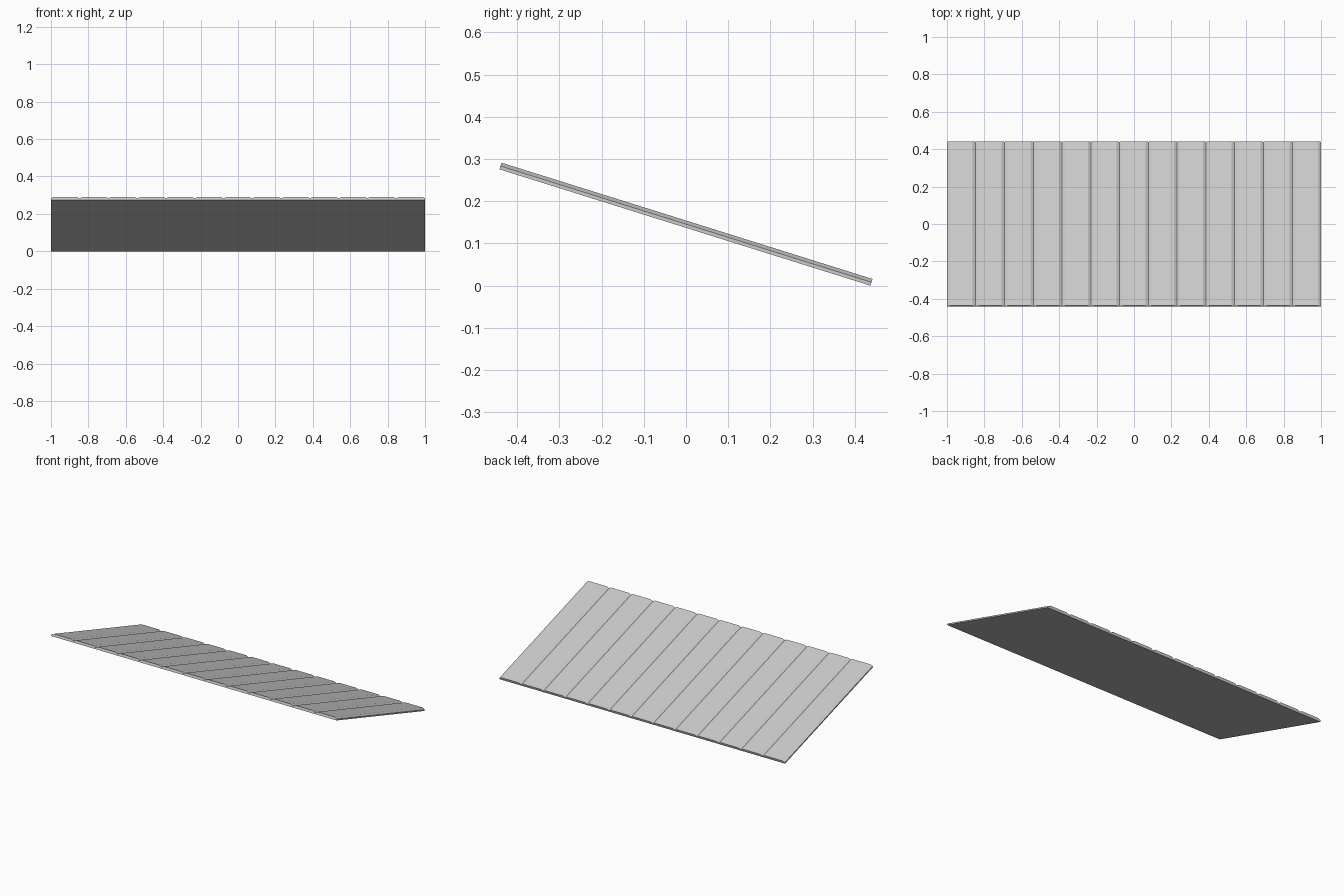
import bpy
import bmesh
import math
from mathutils import Matrix

cube = bpy.data.objects.get("Cube")
if cube:
    bpy.data.objects.remove(cube, do_unlink=True)

COUNT = 13
WIDTH = 2 / COUNT
LENGTH = 0.921
THICK = 0.0165
CHAMFER = 0.016
SLOPE = math.radians(17.4)

grey = bpy.data.materials.new("plain grey")
grey.use_nodes = True
colour = (0.6, 0.6, 0.6, 1)
grey.diffuse_color = colour
grey.node_tree.nodes["Principled BSDF"].inputs["Base Color"].default_value = colour

# Plank cross-section with chamfered upper edges
h = WIDTH / 2
profile = [(-h, 0), (h, 0), (h, THICK / 2), (h - CHAMFER, THICK),
           (CHAMFER - h, THICK), (-h, THICK / 2)]

# Tilt towards the back, then lift so the low edge rests on the ground
lift = LENGTH / 2 * math.sin(SLOPE)
shift = -THICK / 2 * math.sin(SLOPE)
tilt = Matrix.Translation((0, shift, lift)) @ Matrix.Rotation(-SLOPE, 4, "X")


def make_plank(index):
    bm = bmesh.new()
    front = bm.faces.new([bm.verts.new((x, -LENGTH / 2, z)) for x, z in profile])
    out = bmesh.ops.extrude_face_region(bm, geom=[front], use_keep_orig=True)
    moved = [v for v in out["geom"] if isinstance(v, bmesh.types.BMVert)]
    bmesh.ops.translate(bm, verts=moved, vec=(0, LENGTH, 0))
    bmesh.ops.recalc_face_normals(bm, faces=bm.faces)
    bmesh.ops.translate(bm, verts=bm.verts, vec=((index + 0.5) * WIDTH - 1, 0, 0))
    bm.transform(tilt)
    mesh = bpy.data.meshes.new(f"plank_{index + 1}")
    bm.to_mesh(mesh)
    bm.free()
    mesh.materials.append(grey)
    obj = bpy.data.objects.new(f"plank_{index + 1}", mesh)
    bpy.context.collection.objects.link(obj)


# Row of planks side by side
for i in range(COUNT):
    make_plank(i)
